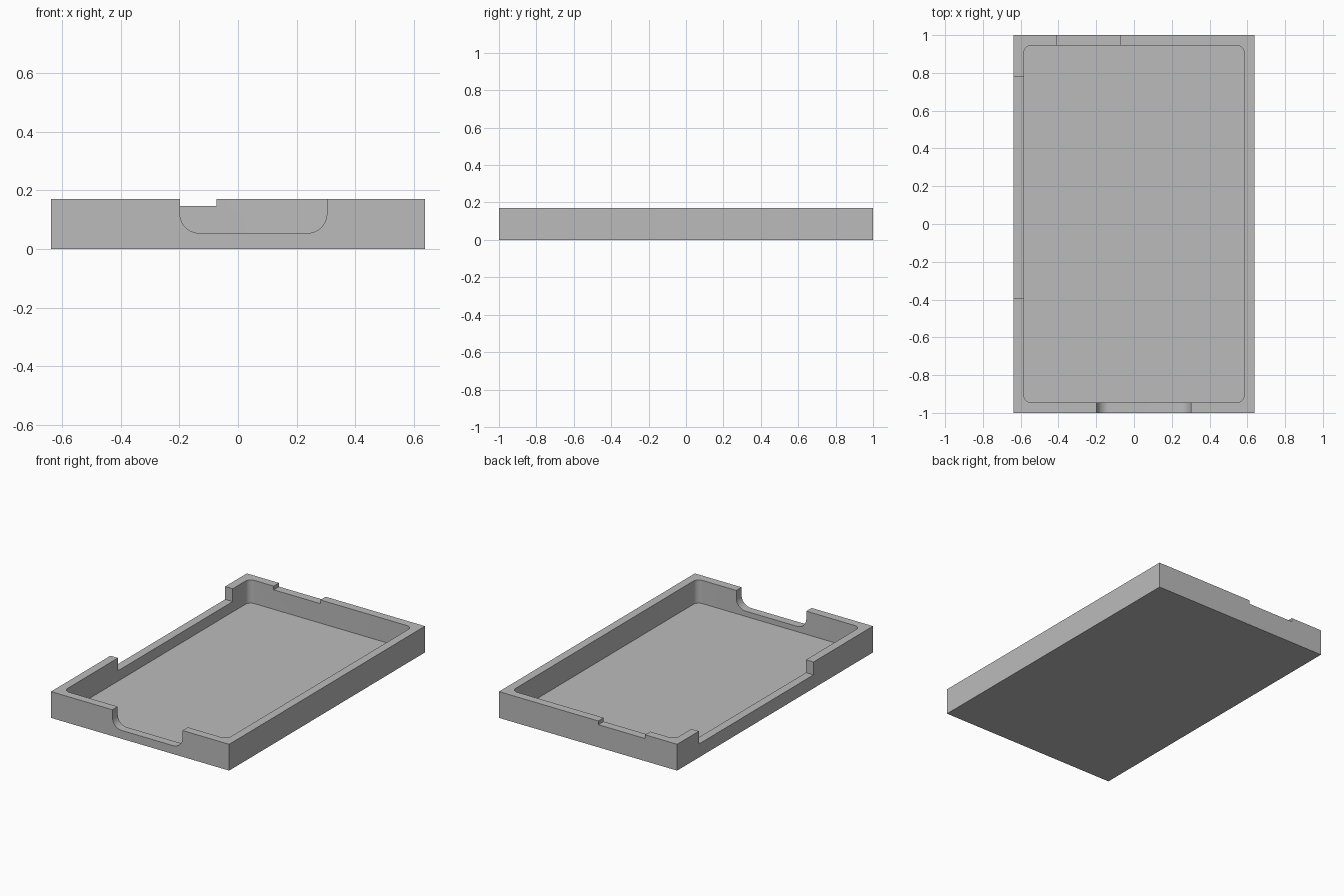
import bpy, bmesh, math
from mathutils import Matrix, Vector

HALF_X, HALF_Y, HEIGHT = 0.637, 1.0, 0.17
WALL, FLOOR, OVER = 0.054, 0.02, 0.1

if "Cube" in bpy.data.objects:
    bpy.data.objects.remove(bpy.data.objects["Cube"])

grey = bpy.data.materials.new("mid grey")
grey.use_nodes = True
colour = (0.5, 0.5, 0.5, 1)
grey.diffuse_color = colour
grey.node_tree.nodes["Principled BSDF"].inputs["Base Color"].default_value = colour


def block(name, low, high, radius=0, rounded=None):
    """Box between two corners, with the edges picked by rounded() filleted."""
    low, high = Vector(low), Vector(high)
    bm = bmesh.new()
    place = Matrix.Translation((low + high) / 2) @ Matrix.Diagonal((*(high - low), 1))
    bmesh.ops.create_cube(bm, size=1, matrix=place)
    if rounded:
        edges = [e for e in bm.edges if rounded(*e.verts)]
        bmesh.ops.bevel(bm, geom=edges, offset=radius, segments=10,
                        profile=0.5, affect='EDGES')
    mesh = bpy.data.meshes.new(name)
    bm.to_mesh(mesh)
    bm.free()
    mesh.materials.append(grey)
    obj = bpy.data.objects.new(name, mesh)
    bpy.context.collection.objects.link(obj)
    return obj


def is_vertical(a, b):
    return abs(a.co.z - b.co.z) > 0.01


def is_low_crosswise(a, b):
    return abs(a.co.y - b.co.y) > 0.01 and max(a.co.z, b.co.z) < HEIGHT


tray = block("tray", (-HALF_X, -HALF_Y, 0), (HALF_X, HALF_Y, HEIGHT))
top = HEIGHT + OVER
inner_x, inner_y = HALF_X - WALL, HALF_Y - WALL
mid = WALL * 1.5  # notches reach past the wall into the cavity

cutters = [
    # Cavity with rounded corners
    block("cavity_cutter", (-inner_x, -inner_y, FLOOR), (inner_x, inner_y, top),
          0.04, is_vertical),
    # Deep rounded notch in the front wall
    block("front_notch_cutter", (-0.198, -HALF_Y - OVER, 0.054),
          (0.303, -HALF_Y + mid, top), 0.066, is_low_crosswise),
    # Shallow notch in the back wall
    block("back_notch_cutter", (-0.407, HALF_Y - mid, 0.146),
          (-0.073, HALF_Y + OVER, top)),
    # Long notch in the right wall
    block("right_notch_cutter", (-HALF_X - OVER, -0.393, 0.087),
          (-HALF_X + mid, 0.778, top)),
]

bpy.ops.object.select_all(action='DESELECT')
tray.select_set(True)
bpy.context.view_layer.objects.active = tray
for cutter in cutters:
    cutter.hide_render = True
    cut = tray.modifiers.new(cutter.name, 'BOOLEAN')
    cut.operation = 'DIFFERENCE'
    cut.solver = 'EXACT'
    cut.object = cutter
    bpy.ops.object.modifier_apply(modifier=cut.name)
    bpy.data.objects.remove(cutter)

bpy.ops.object.shade_smooth_by_angle(angle=math.radians(30))
